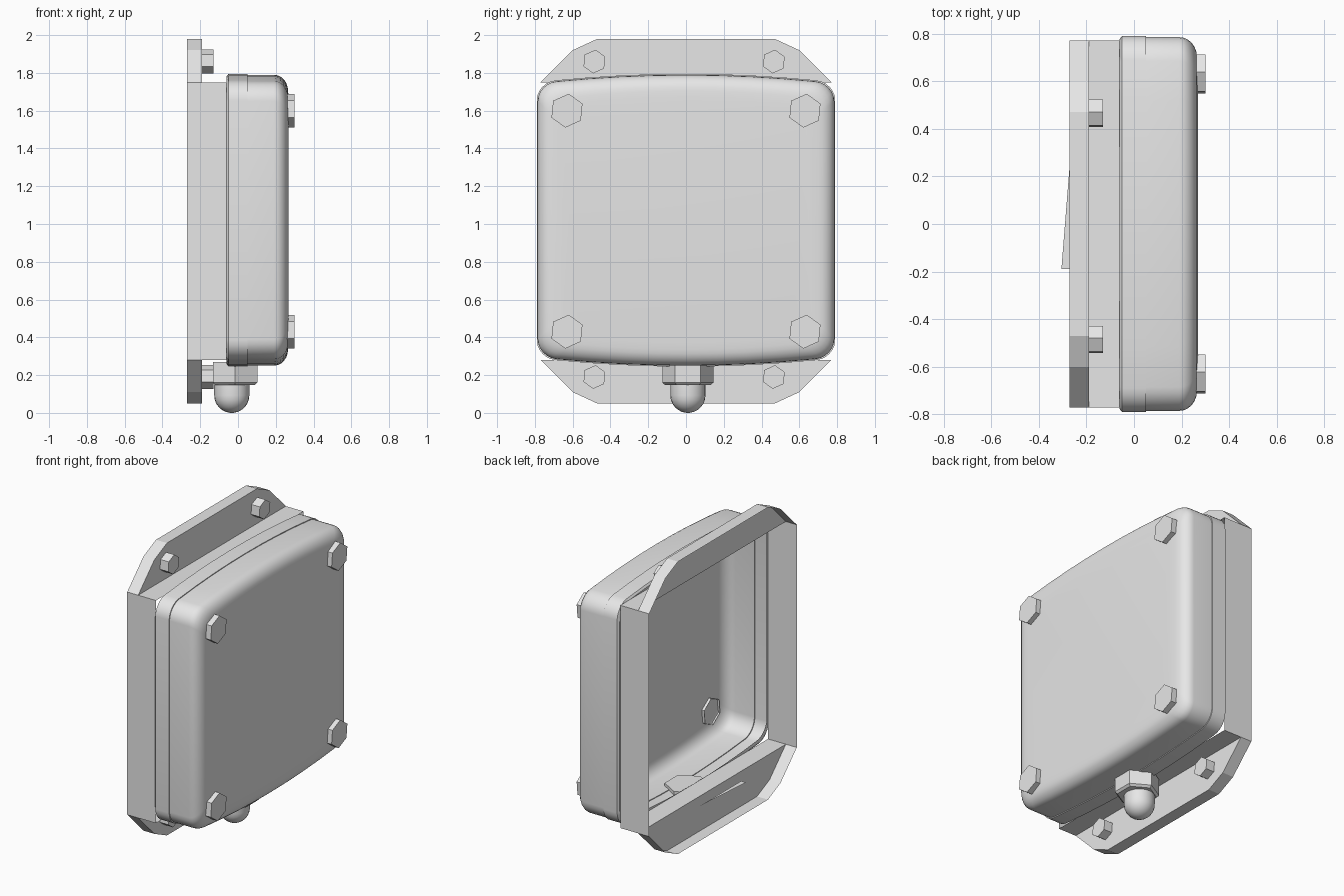
import bpy, bmesh, math
from mathutils import Vector

if "Cube" in bpy.data.objects:
    bpy.data.objects.remove(bpy.data.objects["Cube"], do_unlink=True)

GREY = (0.8, 0.8, 0.8, 1.0)
mat = bpy.data.materials.new("light_grey")
mat.use_nodes = True
mat.diffuse_color = GREY
mat.node_tree.nodes["Principled BSDF"].inputs["Base Color"].default_value = GREY

MID_Z = 1.02


def make(name, bm, angle=35):
    """Turn a bmesh into a shaded grey object."""
    mesh = bpy.data.meshes.new(name)
    bm.to_mesh(mesh)
    bm.free()
    ob = bpy.data.objects.new(name, mesh)
    bpy.context.collection.objects.link(ob)
    mesh.materials.append(mat)
    bpy.ops.object.select_all(action='DESELECT')
    ob.select_set(True)
    bpy.context.view_layer.objects.active = ob
    bpy.ops.object.shade_smooth_by_angle(angle=math.radians(angle))
    return ob


def loft(rings, cap_start=False, cap_end=False):
    """Skin a list of closed rings with equal point counts."""
    bm = bmesh.new()
    loops = [[bm.verts.new(p) for p in ring] for ring in rings]
    for a, b in zip(loops, loops[1:]):
        for i in range(len(a)):
            j = (i + 1) % len(a)
            bm.faces.new((a[i], a[j], b[j], b[i]))
    if cap_start:
        bm.faces.new(loops[0][::-1])
    if cap_end:
        bm.faces.new(loops[-1])
    return bm


def outline(x, inset):
    """Rounded rectangle across x, with top and bottom gently bowed."""
    hy, hz, r = 0.79 - inset, 0.775 - inset, 0.10
    pts = []
    for k, (sy, sz) in enumerate(((1, 1), (-1, 1), (-1, -1), (1, -1))):
        for i in range(7):
            a = math.radians(90 * k + 15 * i)
            pts.append((sy * (hy - r) + r * math.cos(a),
                        sz * (hz - r) + r * math.sin(a)))
        if k in (0, 2):
            pts += [(sy * (hy - r) * t, sz * hz) for t in (0.75, 0.5, 0.25, 0, -0.25, -0.5, -0.75)]
    bow = 0.045
    return [Vector((x, y, MID_Z + z - math.copysign(bow * (y / hy) ** 2, z) * min(1, abs(z) / hz)))
            for y, z in pts]


# Gasket ring behind the lid
make("base_ring", loft([outline(x, i) for x, i in
     ((-0.06, 0.035), (-0.06, 0.012), (-0.05, 0.0), (0.05, 0.0), (0.05, 0.005))]))

# Lid with a rolled front edge and a flat panel
roll = [(0.19 + 0.075 * math.sin(a), 0.005 + 0.085 * (1 - math.cos(a)))
        for a in (math.radians(15 * i) for i in range(7))]
make("lid", loft([outline(x, i) for x, i in [(0.05, 0.005)] + roll + [(0.268, 0.125)]],
     cap_end=True))

# Square sleeve between the bracket and the ring
HY, LOW, HIGH = 0.77, 0.28, 1.75
square = ((HY, LOW), (HY, HIGH), (-HY, HIGH), (-HY, LOW))
make("box_sleeve", loft([[(x, y, z) for y, z in square] for x in (-0.19, -0.06)]))

# Wall bracket: hollow rim, open at the back, with ears above and below
half = [(HY, HIGH), (0.60, 1.92), (0.47, 1.98)]
top_ear = half + [(-y, z) for y, z in reversed(half)]
bottom_ear = [(-y, LOW + HIGH - z) for y, z in top_ear]
make("bracket_rim", loft([[(x, y, z) for y, z in top_ear + bottom_ear]
                          for x in (-0.27, -0.19)]), 20)
for name, ear in (("top_ear", top_ear), ("bottom_ear", bottom_ear)):
    bm = bmesh.new()
    bm.faces.new([bm.verts.new((-0.19, y, z)) for y, z in ear])
    make(name, bm)

# Thin sliver lip at the back of the lower edge
bm = bmesh.new()
bm.faces.new([bm.verts.new(p) for p in
              ((-0.27, 0.25, LOW), (-0.305, -0.19, LOW), (-0.27, -0.19, LOW))])
make("lower_lip", bm)


def hex_bolt(name, x0, x1, y, z, r):
    rings = [[(x, y + r * math.sin(i * math.pi / 3 + 0.1), z + r * math.cos(i * math.pi / 3 + 0.1))
              for i in range(0, -6, -1)] for x in (x0, x1)]
    make(name, loft(rings, cap_end=True))


# Bolts on the lid corners and on the bracket ears
for side, s in (("left", -1), ("right", 1)):
    for level, lid_z, ear_z in (("lower", 0.43, 0.19), ("upper", 1.60, 1.86)):
        hex_bolt(f"{level}_{side}_lid_bolt", 0.25, 0.30, 0.63 * s, lid_z, 0.09)
        hex_bolt(f"{level}_{side}_bracket_bolt", -0.19, -0.13, -0.01 + 0.475 * s, ear_z, 0.063)


def turned(profile, count, cx, cy, start=0.0):
    """Rings around a vertical axis from (radius, height) pairs."""
    return [[(cx + r * math.cos(start + 2 * math.pi * i / count),
              cy + r * math.sin(start + 2 * math.pi * i / count), z)
             for i in range(count)] for r, z in profile]


# Cable gland under the box: hex nut and domed cap
make("gland_nut", loft(turned(((0.135, 0.27), (0.135, 0.16), (0.12, 0.147)), 6,
                              -0.015, 0.01, math.pi / 2), True, True))
dome = [(0.093, 0.15)] + [(0.093 * math.cos(a), 0.093 - 0.093 * math.sin(a))
                          for a in (math.radians(14 * i) for i in range(7))]
make("gland_dome", loft(turned(dome, 24, -0.033, 0.01), True, True))
